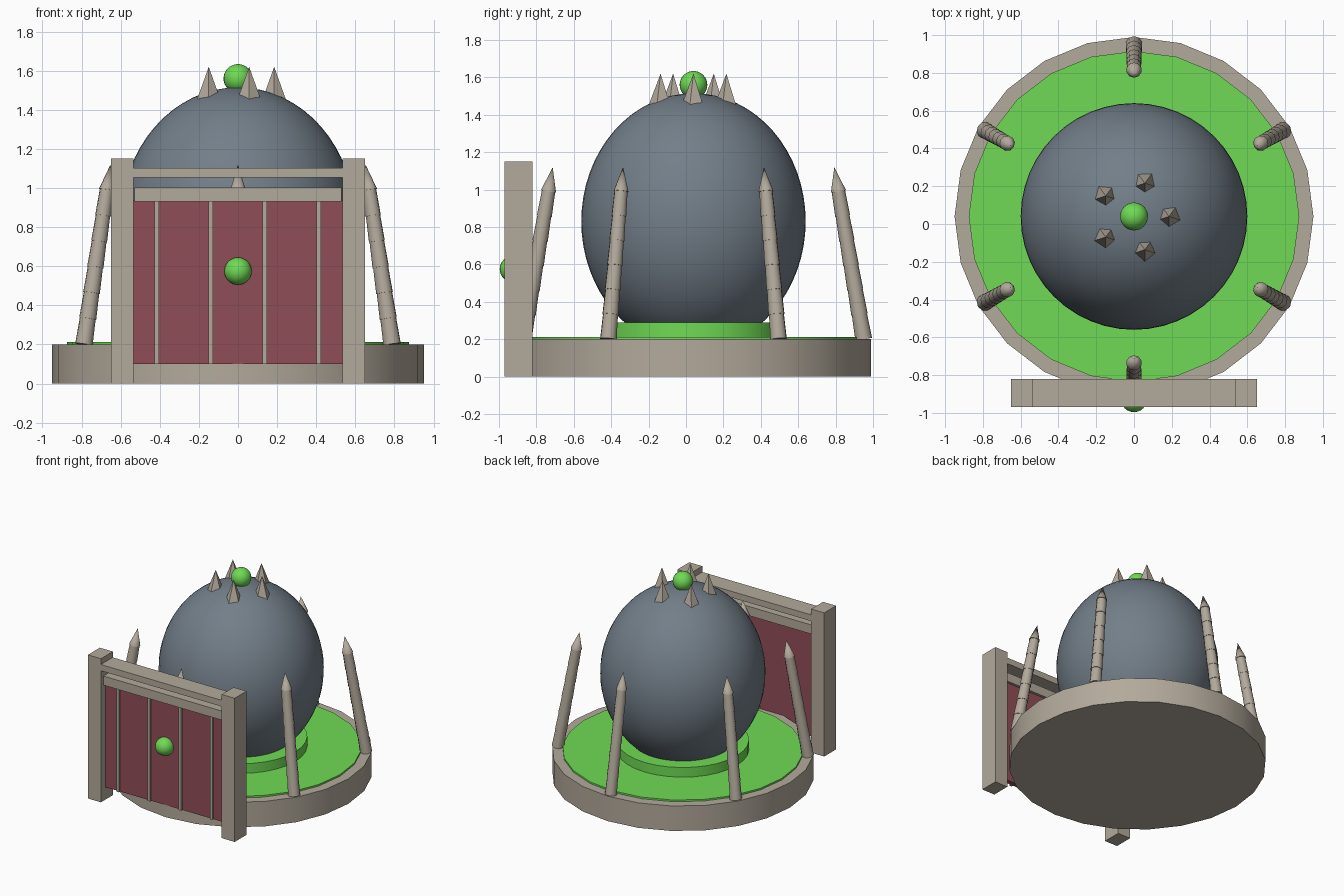
import bpy, math
from mathutils import Vector

if "Cube" in bpy.data.objects:
    bpy.data.objects.remove(bpy.data.objects["Cube"])

CY = 0.04  # centre of the round base in y


def mat(name, col):
    m = bpy.data.materials.new(name)
    m.diffuse_color = (*col, 1)
    m.use_nodes = True
    m.node_tree.nodes["Principled BSDF"].inputs["Base Color"].default_value = m.diffuse_color
    return m


STONE = mat("stone", (0.45, 0.40, 0.33))
GREEN = mat("green", (0.16, 0.70, 0.09))
SLATE = mat("slate", (0.17, 0.21, 0.25))
RED = mat("dark_red", (0.28, 0.075, 0.095))


def finish(name, m, smooth=None):
    o = bpy.context.object
    o.name = name
    o.data.materials.append(m)
    if smooth:
        bpy.ops.object.shade_smooth_by_angle(angle=math.radians(smooth))
    return o


def box(name, lo, hi, m):
    lo, hi = Vector(lo), Vector(hi)
    bpy.ops.mesh.primitive_cube_add(size=1, location=(lo + hi) / 2)
    bpy.context.object.scale = hi - lo
    return finish(name, m)


def ball(name, loc, r, m, seg=24, rings=16, zr=None):
    bpy.ops.mesh.primitive_uv_sphere_add(segments=seg, ring_count=rings, radius=1, location=loc)
    bpy.context.object.scale = (r, r, zr or r)
    return finish(name, m, 40)


def cone(name, a, b, r1, r2, n, m, smooth=None):
    """Tapered cylinder from point a to point b."""
    a, b = Vector(a), Vector(b)
    bpy.ops.mesh.primitive_cone_add(vertices=n, radius1=r1, radius2=r2,
                                    depth=(b - a).length, location=(a + b) / 2)
    bpy.context.object.rotation_euler = (b - a).to_track_quat('Z', 'Y').to_euler()
    return finish(name, m, smooth)


# Round base, green floor and pedestal
cone("base", (0, CY, 0), (0, CY, 0.2), 0.95, 0.95, 24, STONE, 40)
cone("floor", (0, CY, 0.19), (0, CY, 0.213), 0.875, 0.875, 24, GREEN, 40)
cone("pedestal", (0, CY, 0.2), (0, CY, 0.29), 0.48, 0.48, 32, GREEN, 40)

# Large egg-shaped dome with crown ball
ball("dome", (0, CY, 0.83), 0.6, SLATE, 48, 32, 0.685)
ball("crown_ball", (0, CY, 1.56), 0.074, GREEN)

# Ring of crown spikes
for i in range(5):
    t = math.radians(72 * i)
    x, y = 0.185 * math.cos(t), CY + 0.185 * math.sin(t)
    cone("crown_spike", (x, y, 1.45), (x, y, 1.62), 0.064, 0, 5, STONE)

# Six leaning segmented columns with pointed tips
for i in range(6):
    t = math.radians(30 + 60 * i)
    d = Vector((math.cos(t), math.sin(t), 0))
    foot = d * 0.91 + Vector((0, CY, 0.2))
    top = d * 0.775 + Vector((0, CY, 0.99))
    tip = d * 0.753 + Vector((0, CY, 1.12))
    for k in range(6):
        r = 0.045 - 0.001 * k
        cone("column_segment", foot.lerp(top, k / 6), foot.lerp(top, (k + 1) / 6),
             r, r - 0.004, 10, STONE, 40)
    cone("column_tip", top, tip, 0.041, 0, 10, STONE, 40)

# Gate posts and beams
for s in (-1, 1):
    xs = sorted((s * 0.535, s * 0.65))
    box("gate_post", (xs[0], -0.97, 0), (xs[1], -0.82, 1.15), STONE)
box("gate_top_beam", (-0.535, -0.97, 1.053), (0.535, -0.82, 1.103), STONE)
box("gate_lower_beam", (-0.53, -0.945, 0.93), (0.53, -0.855, 1.003), STONE)

# Gate panel, vertical bars and knob
box("gate_panel", (-0.535, -0.914, 0.1), (0.535, -0.875, 0.935), RED)
for x in (-0.415, -0.14, 0.137, 0.413):
    box("gate_bar", (x - 0.011, -0.93, 0.1), (x + 0.011, -0.9, 0.935), STONE)
ball("gate_knob", (0, -0.926, 0.575), 0.07, GREEN)
